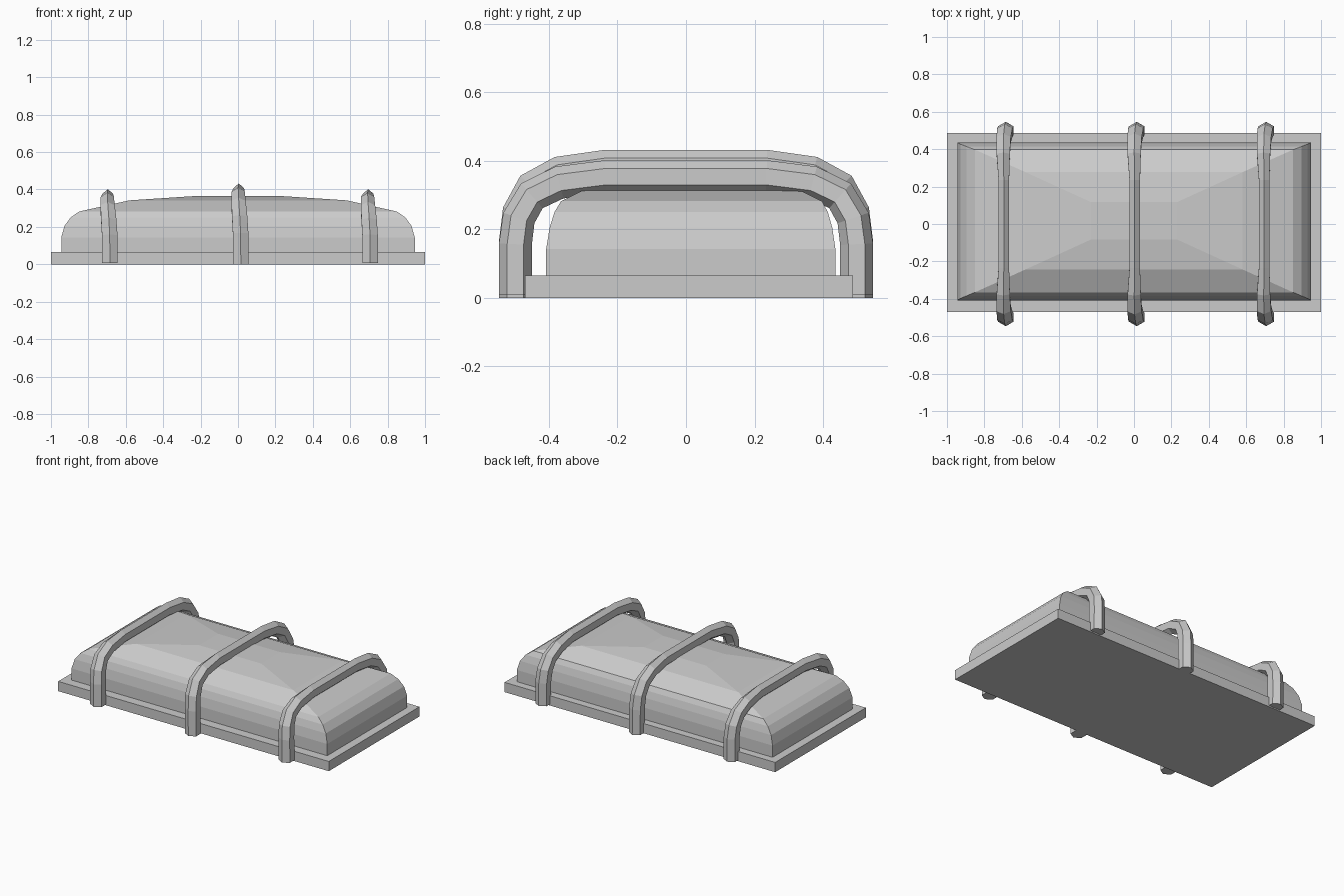
import bpy, bmesh, math

if "Cube" in bpy.data.objects:
    bpy.data.objects.remove(bpy.data.objects["Cube"])


def make_object(name, rings):
    """Loft closed rings of equal vertex count and cap both ends."""
    bm = bmesh.new()
    loops = [[bm.verts.new(p) for p in ring] for ring in rings]
    n = len(loops[0])
    for a, b in zip(loops, loops[1:]):
        for i in range(n):
            j = (i + 1) % n
            bm.faces.new((a[i], a[j], b[j], b[i]))
    bm.faces.new(loops[0])
    bm.faces.new(loops[-1])
    bmesh.ops.recalc_face_normals(bm, faces=bm.faces)
    mesh = bpy.data.meshes.new(name)
    bm.to_mesh(mesh)
    bm.free()
    obj = bpy.data.objects.new(name, mesh)
    bpy.context.collection.objects.link(obj)
    return obj


def rect(x, y0, y1, z):
    return [(-x, y0, z), (x, y0, z), (x, y1, z), (-x, y1, z)]


# Flat base slab
make_object("base_slab", [rect(1, -0.47, 0.487, 0), rect(1, -0.47, 0.487, 0.065)])

# Domed lid: half length, front y, back y, height
lid = [(0.945, -0.408, 0.436, 0.06), (0.945, -0.408, 0.436, 0.143),
       (0.928, -0.398, 0.427, 0.205), (0.895, -0.384, 0.414, 0.25),
       (0.85, -0.365, 0.397, 0.282), (0.58, -0.243, 0.277, 0.342),
       (0.23, -0.083, 0.117, 0.365)]
make_object("domed_lid", [rect(*r) for r in lid])

# Hoop centre line, half of it: y, z, sideways drift, width factor
half = [(0.498, 0.0, 0.013, 1.0), (0.498, 0.165, 0.012, 1.0),
        (0.488, 0.25, 0.007, 0.98), (0.45, 0.322, 0.001, 0.92),
        (0.37, 0.365, -0.001, 0.85), (0.235, 0.384, 0.002, 0.68)]
path = half + [(-y, z, d, w) for y, z, d, w in reversed(half)]


def hoop(name, x, z_scale, z_low, r=0.048):
    pts = [(y, z_low + z * z_scale, d, w) for y, z, d, w in path]
    rings = []
    for i, (y, z, d, w) in enumerate(pts):
        a, b = pts[max(i - 1, 0)], pts[min(i + 1, len(pts) - 1)]
        ty, tz = b[0] - a[0], b[1] - a[1]
        length = math.hypot(ty, tz)
        ny, nz = tz / length, -ty / length      # outward direction
        ring = []
        for k in range(6):
            ang = k * math.pi / 3
            out, side = r * math.cos(ang), r * math.sin(ang) * w
            ring.append((x + d + side, y + ny * out, z + nz * out))
        rings.append(ring)
    make_object(name, rings)


# Three six-sided hoops over the lid
hoop("hoop_left", -0.698, 0.9, 0.008)
hoop("hoop_middle", 0.002, 1.0, 0.0)
hoop("hoop_right", 0.694, 0.9, 0.008)
